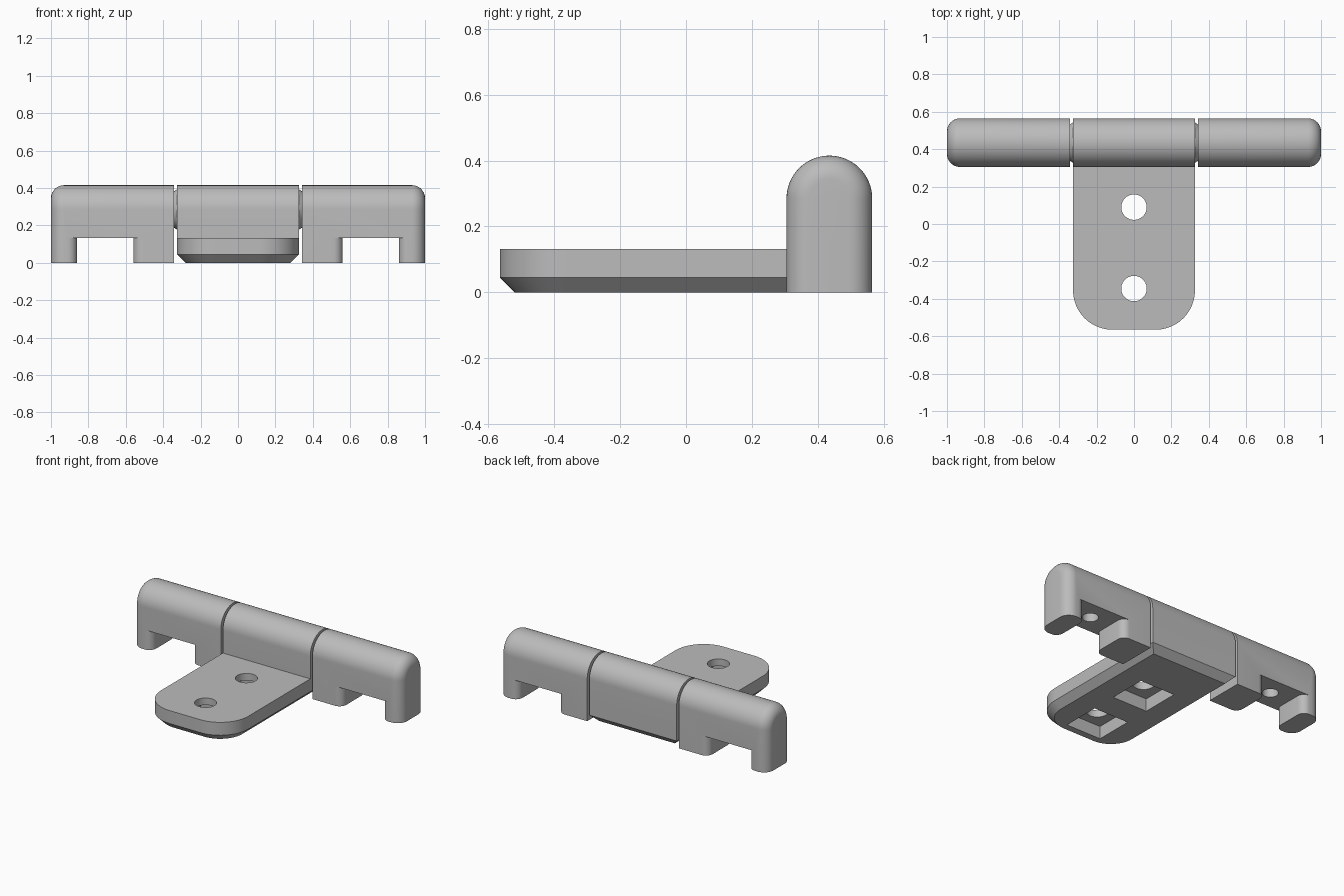
import bpy, bmesh
from math import sin, cos, pi

cube = bpy.data.objects.get("Cube")
if cube:
    bpy.data.objects.remove(cube, do_unlink=True)

# Main dimensions
YC, R = 0.435, 0.13          # barrel axis and radius
ZC = 0.285                   # barrel axis height
HALF, GAP = 0.326, 0.342     # centre half width, start of side blocks
PLATE, CHAMFER = 0.132, 0.045

grey = bpy.data.materials.new("grey")
grey.use_nodes = True
grey.diffuse_color = (0.5, 0.5, 0.5, 1)
grey.node_tree.nodes["Principled BSDF"].inputs["Base Color"].default_value = grey.diffuse_color


def steps(n, a=0.0, b=pi / 2):
    return [a + (b - a) * i / n for i in range(n + 1)]


def loft(name, rings):
    """Skin a list of equal-length point rings and cap both ends."""
    bm = bmesh.new()
    rows = [[bm.verts.new(p) for p in ring] for ring in rings]
    n = len(rows[0])
    for lo, hi in zip(rows, rows[1:]):
        for i in range(n):
            j = (i + 1) % n
            bm.faces.new((lo[i], lo[j], hi[j], hi[i]))
    bm.faces.new(rows[0][::-1])
    bm.faces.new(rows[-1])
    bmesh.ops.recalc_face_normals(bm, faces=bm.faces)
    mesh = bpy.data.meshes.new(name)
    bm.to_mesh(mesh)
    bm.free()
    mesh.materials.append(grey)
    ob = bpy.data.objects.new(name, mesh)
    bpy.context.collection.objects.link(ob)
    return ob


def prism(name, outline, z0, z1):
    return loft(name, [[(x, y, z) for x, y in outline] for z in (z0, z1)])


def circle(x, y, r, n=40):
    return [(x + r * cos(a), y + r * sin(a)) for a in steps(n, 0, 2 * pi)[:-1]]


def square(x, y, h):
    return [(x - h, y - h), (x + h, y - h), (x + h, y + h), (x - h, y + h)]


def arch(x, r, bottom):
    """Round-topped cross-section of the barrel at position x."""
    curve = [(x, YC + r * cos(a), ZC + r * sin(a)) for a in steps(32, 0, pi)]
    return [(x, YC + r, bottom)] + curve + [(x, YC - r, bottom)]


def select(ob):
    bpy.ops.object.select_all(action='DESELECT')
    ob.select_set(True)
    bpy.context.view_layer.objects.active = ob


def combine(ob, other, operation):
    other.hide_render = True
    mod = ob.modifiers.new("combine", 'BOOLEAN')
    mod.operation, mod.solver, mod.object = operation, 'EXACT', other
    select(ob)
    bpy.ops.object.modifier_apply(modifier=mod.name)
    bpy.data.objects.remove(other, do_unlink=True)


def smooth(ob):
    select(ob)
    bpy.ops.object.shade_smooth_by_angle(angle=pi / 6)


def plate_outline(inset):
    """Plate seen from above: round front corners, square back corners."""
    corner, w = 0.21, HALF - inset
    r = corner - inset
    front, back = -0.565 + corner, YC + R - inset
    pts = [(w, back), (-w, back)]
    pts += [(-w + r - r * cos(a), front - r * sin(a)) for a in steps(12)]
    pts += [(w - r + r * sin(a), front - r * cos(a)) for a in steps(12)]
    return pts


# Centre leaf: chamfered plate with the middle knuckle on its back end
leaf = loft("centre_leaf", [
    [(x, y, z) for x, y in plate_outline(inset)]
    for inset, z in ((CHAMFER, 0), (0, CHAMFER), (0, PLATE))])
combine(leaf, loft("knuckle", [arch(x, R, PLATE) for x in (-HALF, HALF)]), 'UNION')

# Screw holes with square nut pockets underneath
for y in (0.09, -0.345):
    combine(leaf, prism("nut_pocket", square(0, y, 0.13), -0.1, 0.085), 'DIFFERENCE')
    combine(leaf, prism("screw_hole", circle(0, y, 0.068), 0, 0.3), 'DIFFERENCE')
smooth(leaf)


def notch_outline(side):
    """Gap between the feet, flared so the feet get rounded corners."""
    f, pts = 0.05, []

    def corner(edge, d, sy):
        cx, cy = edge - d * f, YC + sy * (R - f)
        arc = [(cx + d * f * cos(a), cy + sy * f * sin(a)) for a in steps(8)]
        return arc + [(cx, YC + sy * (R + 0.1))]

    pts += corner(0.56, 1, -1)[::-1] + corner(0.56, 1, 1)
    pts += corner(0.86, -1, 1)[::-1] + corner(0.86, -1, -1)
    return [(side * x, y) for x, y in pts]


# Side blocks, each with a rounded outer end, two feet and a blind screw hole
END = 0.07
for side, label in ((1, "left"), (-1, "right")):
    rings = [arch(side * GAP, R, 0)]
    rings += [arch(side * (1 - END + END * sin(a)), R - END * (1 - cos(a)), 0)
              for a in steps(10)]
    block = loft(label + "_block", rings)
    combine(block, prism("notch", notch_outline(side), -0.1, PLATE), 'DIFFERENCE')
    combine(block, prism("blind_hole", circle(side * 0.71, YC, 0.05), 0.05, 0.3),
            'DIFFERENCE')
    smooth(block)

    # Tapered pivot bridging the gap to the centre knuckle
    pivot = loft(label + "_pivot", [
        [(side * x, y, z) for y, z in circle(YC, ZC, r)]
        for x, r in ((HALF - 0.01, 0.115), (GAP + 0.01, 0.09))])
    smooth(pivot)
